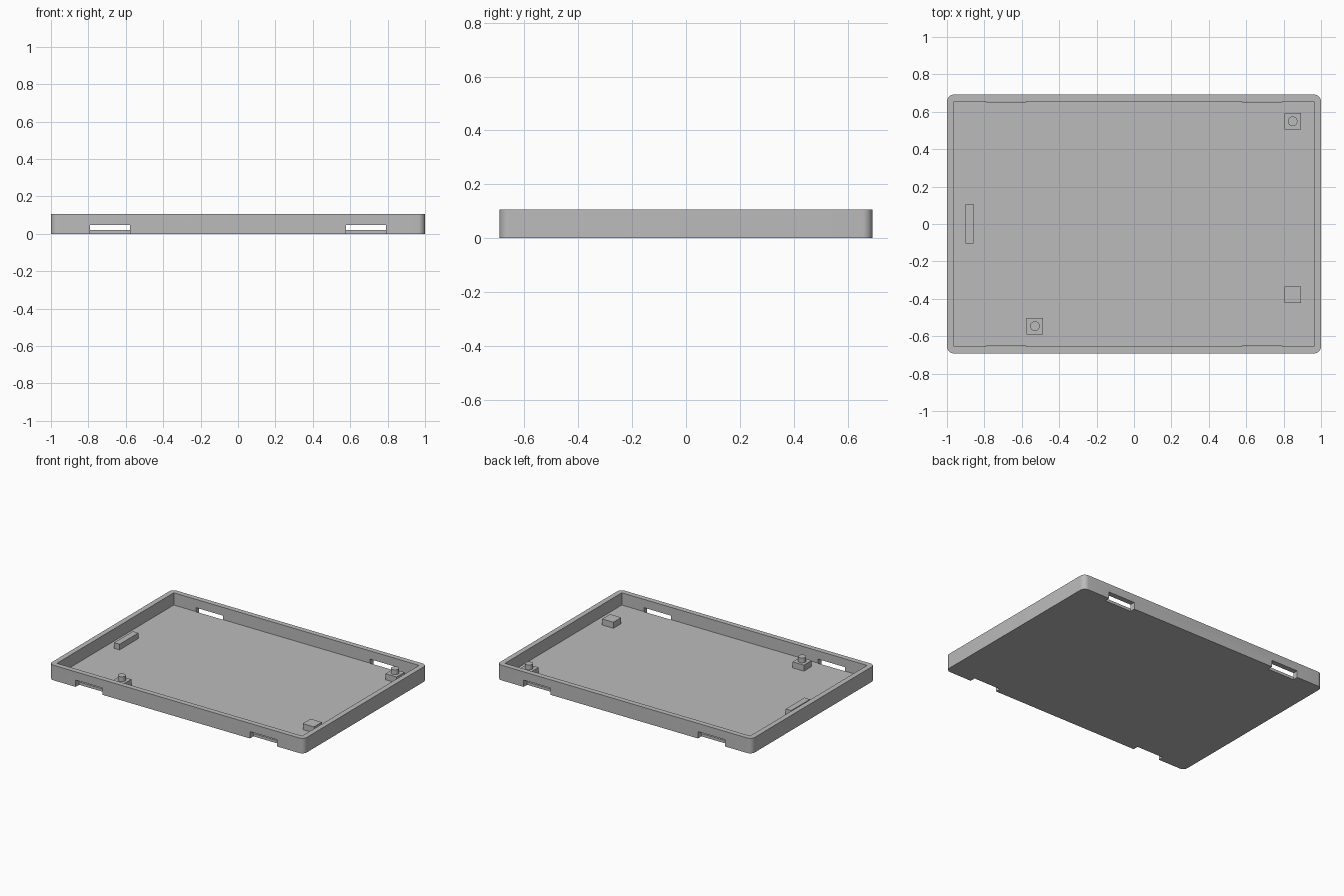
import bpy
import bmesh
from mathutils import Matrix

cube = bpy.data.objects.get("Cube")
if cube:
    bpy.data.objects.remove(cube, do_unlink=True)

HALF_X, HALF_Y, HEIGHT = 1.0, 0.692, 0.107
WALL, FLOOR = 0.037, 0.02

grey = bpy.data.materials.new("matte_grey")
grey.use_nodes = True
colour = (0.5, 0.5, 0.5, 1)
grey.diffuse_color = colour
grey.node_tree.nodes["Principled BSDF"].inputs["Base Color"].default_value = colour


def finish(name, bm):
    mesh = bpy.data.meshes.new(name)
    bm.to_mesh(mesh)
    bm.free()
    mesh.materials.append(grey)
    obj = bpy.data.objects.new(name, mesh)
    bpy.context.collection.objects.link(obj)
    return obj


def box(name, x, y, z, corner_radius=0):
    """Box from (low, high) ranges, optionally with rounded upright edges."""
    bm = bmesh.new()
    bmesh.ops.create_cube(bm, size=1)
    for v in bm.verts:
        for axis, (low, high) in enumerate((x, y, z)):
            v.co[axis] = high if v.co[axis] > 0 else low
    if corner_radius:
        upright = [e for e in bm.edges
                   if abs(e.verts[0].co.z - e.verts[1].co.z) > 0.001]
        bmesh.ops.bevel(bm, geom=upright, offset=corner_radius,
                        segments=8, profile=0.5, affect='EDGES')
    return finish(name, bm)


def peg(name, x, y, bottom, top, radius=0.026):
    bm = bmesh.new()
    bmesh.ops.create_cone(bm, cap_ends=True, segments=32, radius1=radius,
                          radius2=radius, depth=top - bottom,
                          matrix=Matrix.Translation((x, y, (top + bottom) / 2)))
    return finish(name, bm)


def smooth(obj):
    bpy.ops.object.select_all(action='DESELECT')
    obj.select_set(True)
    bpy.context.view_layer.objects.active = obj
    bpy.ops.object.shade_smooth_by_angle(angle=0.6)


def cut(target, cutter):
    cutter.hide_render = True
    mod = target.modifiers.new("cut", 'BOOLEAN')
    mod.operation = 'DIFFERENCE'
    mod.solver = 'EXACT'
    mod.object = cutter
    bpy.context.view_layer.objects.active = target
    bpy.ops.object.modifier_apply(modifier=mod.name)
    bpy.data.objects.remove(cutter, do_unlink=True)


# Shallow tray with rounded outer corners and a square cavity
tray = box("tray", (-HALF_X, HALF_X), (-HALF_Y, HALF_Y), (0, HEIGHT), WALL)
ix, iy = HALF_X - WALL, HALF_Y - WALL
cut(tray, box("cavity", (-ix, ix), (-iy, iy), (FLOOR, HEIGHT + 0.1)))

# Notches through the bottom of the front and back walls
for sx in (-1, 1):
    for sy in (-1, 1):
        xs = sorted((sx * 0.578, sx * 0.79))
        ys = sorted((sy * (iy - 0.002), sy * (HALF_Y + 0.1)))
        cut(tray, box("notch", xs, ys, (-0.1, 0.048)))
smooth(tray)

# Square support blocks, two of them with a locating peg
BLOCK, BLOCK_TOP, PEG_TOP = 0.044, 0.063, 0.097
for place, x, y, has_peg in (("back_left", 0.848, 0.549, True),
                             ("front_right", -0.53, -0.546, True),
                             ("front_left", 0.848, -0.378, False)):
    box("support_block_" + place, (x - BLOCK, x + BLOCK),
        (y - BLOCK, y + BLOCK), (FLOOR - 0.005, BLOCK_TOP))
    if has_peg:
        smooth(peg("peg_" + place, x, y, BLOCK_TOP - 0.005, PEG_TOP))

# Narrow support bar along the right wall
box("support_bar", (-0.9, -0.857), (-0.104, 0.106), (FLOOR - 0.005, 0.06))
